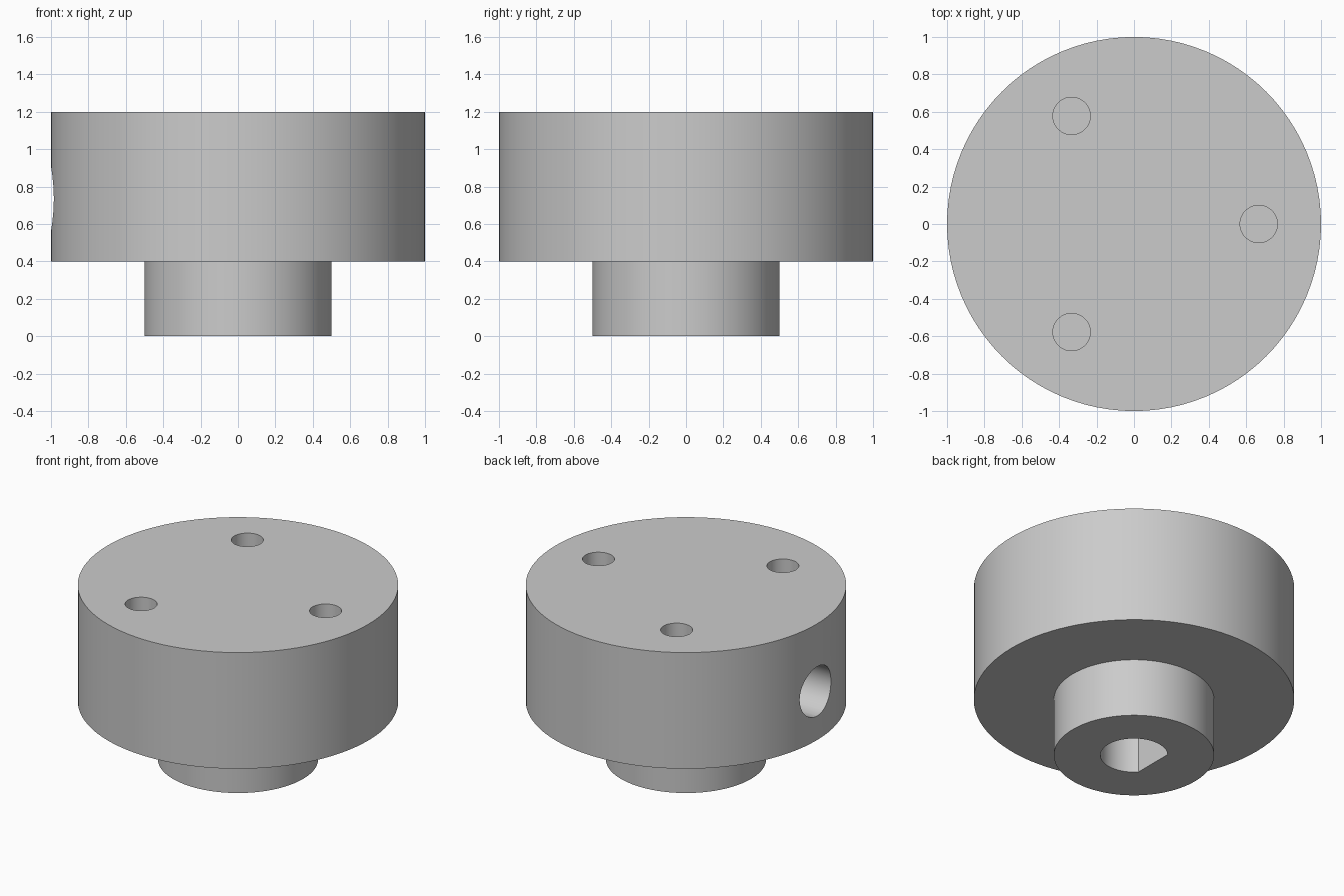
import bpy
import bmesh
from math import acos, cos, sin, pi, radians
from mathutils import Matrix, Vector

if "Cube" in bpy.data.objects:
    bpy.data.objects.remove(bpy.data.objects["Cube"], do_unlink=True)

grey = bpy.data.materials.new("plain grey")
grey.use_nodes = True
COLOUR = (0.6, 0.6, 0.6, 1)
grey.diffuse_color = COLOUR
grey.node_tree.nodes["Principled BSDF"].inputs["Base Color"].default_value = COLOUR


def make_object(name, bm):
    bmesh.ops.recalc_face_normals(bm, faces=bm.faces)
    mesh = bpy.data.meshes.new(name)
    bm.to_mesh(mesh)
    bm.free()
    mesh.materials.append(grey)
    obj = bpy.data.objects.new(name, mesh)
    bpy.context.collection.objects.link(obj)
    return obj


def lathe(name, profile, steps):
    """Spin an open (radius, height) profile round z and cap both ends."""
    bm = bmesh.new()
    verts = [bm.verts.new((r, 0, z)) for r, z in profile]
    edges = [bm.edges.new(pair) for pair in zip(verts, verts[1:])]
    bmesh.ops.spin(bm, geom=verts + edges, axis=(0, 0, 1), cent=(0, 0, 0),
                   angle=2 * pi, steps=steps)
    bmesh.ops.remove_doubles(bm, verts=bm.verts, dist=1e-4)
    bmesh.ops.holes_fill(bm, edges=bm.edges, sides=0)
    return make_object(name, bm)


def prism(name, outline, start, end, matrix=Matrix()):
    """Extrude a flat outline from start to end along z, then place it."""
    bm = bmesh.new()
    face = bm.faces.new([bm.verts.new((x, y, start)) for x, y in outline])
    grown = bmesh.ops.extrude_face_region(bm, geom=[face], use_keep_orig=True)
    top = [v for v in grown["geom"] if isinstance(v, bmesh.types.BMVert)]
    bmesh.ops.translate(bm, verts=top, vec=Vector((0, 0, end - start)))
    bm.transform(matrix)
    return make_object(name, bm)


def circle(radius, count=48, x=0, y=0):
    return [(x + radius * cos(2 * pi * i / count),
             y + radius * sin(2 * pi * i / count)) for i in range(count)]


def d_shape(radius, flat, count=48):
    """Circle with a flat chord at x = -flat."""
    reach = acos(-flat / radius)
    angles = [-reach + 2 * reach * i / count for i in range(count + 1)]
    return [(radius * cos(a), radius * sin(a)) for a in angles]


# Stepped body: wide flange over a narrow hub
body = lathe("coupling_body", [(0.5, 0), (0.5, 0.4), (1, 0.4), (1, 1.2)], 96)

# D-shaped shaft bore from below
cutters = [prism("shaft_bore_cutter", d_shape(0.21, 0.155), -0.1, 1.0)]

# Set screw hole from the side into the bore
side = Matrix.Translation((0, 0, 0.735)) @ Matrix.Rotation(-pi / 2, 4, "Y")
cutters.append(prism("set_screw_cutter", circle(0.17), 0.02, 1.2, side))

# Three blind mounting holes in the top
for i in range(3):
    a = 2 * pi * i / 3
    outline = circle(0.1, 36, 0.667 * cos(a), 0.667 * sin(a))
    cutters.append(prism("mounting_hole_cutter", outline, 0.7, 1.3))

# Cut the holes and keep only the finished body
bpy.ops.object.select_all(action="DESELECT")
body.select_set(True)
bpy.context.view_layer.objects.active = body
for cutter in cutters:
    cutter.hide_render = True
    mod = body.modifiers.new(cutter.name, "BOOLEAN")
    mod.operation = "DIFFERENCE"
    mod.solver = "EXACT"
    mod.object = cutter
    bpy.ops.object.modifier_apply(modifier=mod.name)
    bpy.data.objects.remove(cutter, do_unlink=True)

bpy.ops.object.shade_smooth_by_angle(angle=radians(30))
